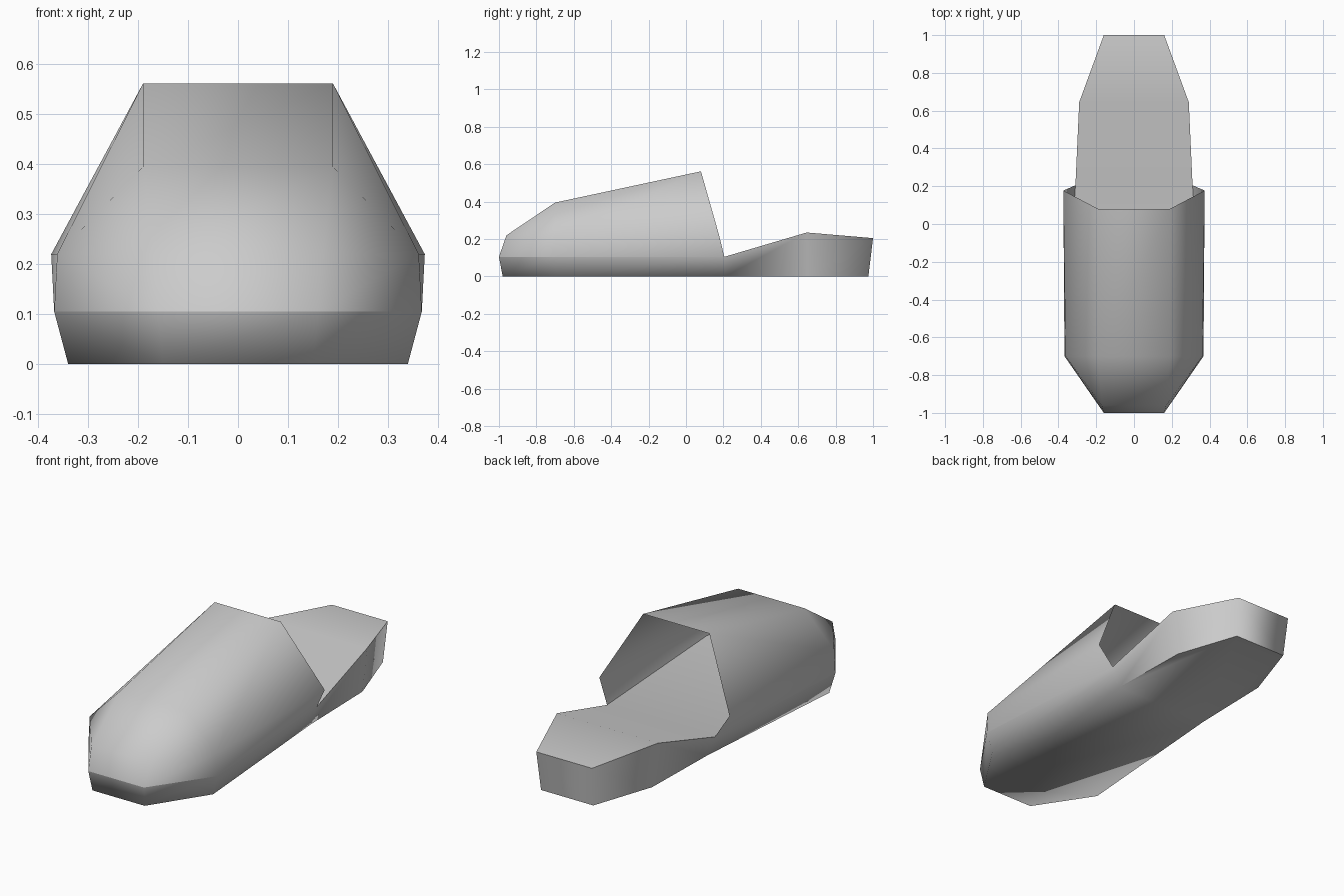
import bpy, bmesh, math

if "Cube" in bpy.data.objects:
    bpy.data.objects.remove(bpy.data.objects["Cube"])

grey = bpy.data.materials.new("soft grey")
grey.diffuse_color = (0.6, 0.6, 0.6, 1)
grey.use_nodes = True
grey.node_tree.nodes["Principled BSDF"].inputs["Base Color"].default_value = grey.diffuse_color


def build(name, rows, caps):
    """Skin rows of half-points (x, y, z) mirrored across x; caps adds the bridging faces."""
    bm = bmesh.new()
    left = [[bm.verts.new((-x, y, z)) for x, y, z in r] for r in rows]
    right = [[bm.verts.new((x, y, z)) for x, y, z in r] for r in rows]
    for side in (left, right):
        for a, b in zip(side, side[1:]):
            for i in range(len(a) - 1):
                quad = [a[i], a[i + 1], b[i + 1], b[i]]
                bm.faces.new(quad)
    caps(bm, left, right)
    bmesh.ops.remove_doubles(bm, verts=bm.verts, dist=0.0001)
    bmesh.ops.recalc_face_normals(bm, faces=bm.faces)
    mesh = bpy.data.meshes.new(name)
    bm.to_mesh(mesh)
    bm.free()
    obj = bpy.data.objects.new(name, mesh)
    bpy.context.collection.objects.link(obj)
    mesh.materials.append(grey)
    bpy.ops.object.select_all(action='DESELECT')
    obj.select_set(True)
    bpy.context.view_layer.objects.active = obj
    bpy.ops.object.shade_smooth_by_angle(angle=math.radians(78))
    return obj


# Sole: bottom and top outlines from toe to heel
sole_rows = [
    [(.15, -.98, 0), (.34, -.69, 0), (.27, .21, 0), (.26, .65, 0), (.15, .975, 0)],
    [(.16, -1, .105), (.368, -.7, .105), (.31, .205, .105), (.29, .645, .235), (.16, 1, .205)],
]


def sole_caps(bm, l, r):
    bm.faces.new(l[0] + r[0][::-1])                       # underside
    for i in range(4):                                    # insole strips
        bm.faces.new((l[1][i], l[1][i + 1], r[1][i + 1], r[1][i]))
    for i in (0, 4):                                      # toe and heel ends
        bm.faces.new((l[0][i], r[0][i], r[1][i], l[1][i]))


build("sole", sole_rows, sole_caps)

# Upper: an open shell from the toe to the slanted opening
upper_rows = [
    [(.16, -1, .105), (.368, -.7, .105), (.31, .205, .105)],
    [(.17, -.96, .22), (.362, -.7, .22), (.374, .177, .22)],
    [(.17, -.96, .22), (.19, -.7, .395), (.19, .08, .562)],
]


def upper_caps(bm, l, r):
    bm.faces.new((l[0][0], r[0][0], r[1][0], l[1][0]))    # toe front
    for i in range(2):                                    # top of the foot
        bm.faces.new((l[2][i], l[2][i + 1], r[2][i + 1], r[2][i]))


upper = build("upper", upper_rows, upper_caps)
